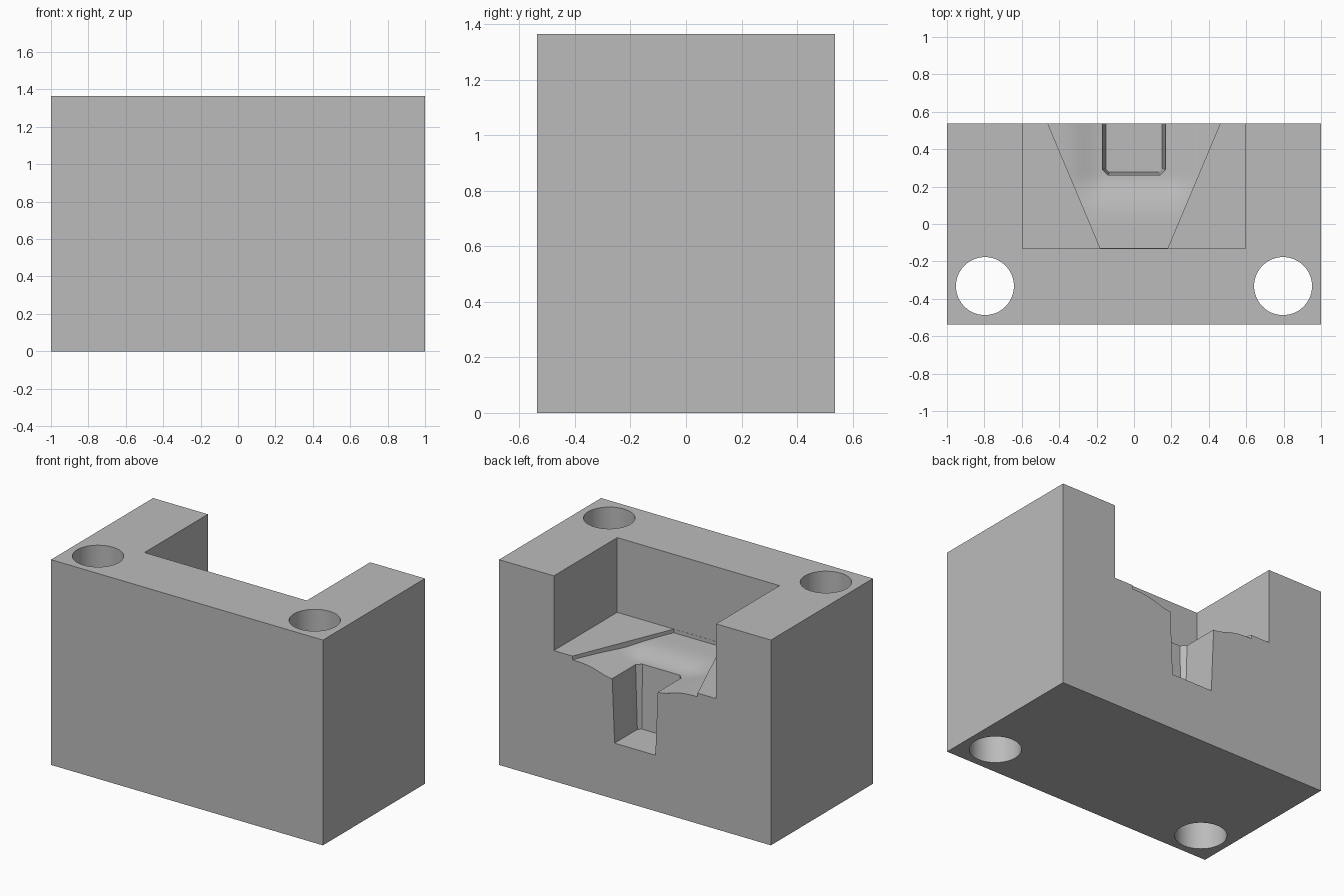
import bpy, bmesh, math

if "Cube" in bpy.data.objects:
    bpy.data.objects.remove(bpy.data.objects["Cube"])

DEPTH, HEIGHT = 0.536, 1.365      # half depth and full height of the block
FLOOR, POCKET_Y = 0.868, -0.13    # pocket floor height and its front wall
BACK = 0.6                        # cutters run past the back face to here

grey = bpy.data.materials.new("warm_grey")
grey.use_nodes = True
colour = (0.5, 0.5, 0.5, 1)
grey.diffuse_color = colour
grey.node_tree.nodes["Principled BSDF"].inputs["Base Color"].default_value = colour


def make_object(name, bm):
    bmesh.ops.recalc_face_normals(bm, faces=bm.faces)
    mesh = bpy.data.meshes.new(name)
    bm.to_mesh(mesh)
    bm.free()
    mesh.materials.append(grey)
    obj = bpy.data.objects.new(name, mesh)
    bpy.context.collection.objects.link(obj)
    return obj


def box(name, x, y0, y1, z0, z1):
    bm = bmesh.new()
    bmesh.ops.create_cube(bm, size=1)
    for v in bm.verts:
        v.co.x *= 2 * x
        v.co.y = y1 if v.co.y > 0 else y0
        v.co.z = z1 if v.co.z > 0 else z0
    return make_object(name, bm)


def hole(name, x):
    bm = bmesh.new()
    bmesh.ops.create_cone(bm, cap_ends=True, segments=64, radius1=0.155,
                          radius2=0.155, depth=2)
    bmesh.ops.translate(bm, verts=bm.verts, vec=(x, -0.332, HEIGHT / 2))
    return make_object(name, bm)


def slot_loop(bm, half, front, chamfer, z):
    right = [(half, BACK), (half, front + chamfer), (half - chamfer, front)]
    left = [(-x, y) for x, y in reversed(right)]
    return [bm.verts.new((x, y, z)) for x, y in right + left]


def slot():
    # tapered channel with chamfered inner corners
    bm = bmesh.new()
    low = slot_loop(bm, 0.15, 0.277, 0.02, 0.372)
    high = slot_loop(bm, 0.172, 0.257, 0.032, 0.9)
    bm.faces.new(low)
    bm.faces.new(high)
    for i in range(len(low)):
        j = (i + 1) % len(low)
        bm.faces.new((low[i], low[j], high[j], high[i]))
    return make_object("slot_cutter", bm)


def flared_recess():
    # shallow flared recess whose floor rolls down towards the slot
    bm = bmesh.new()
    bmesh.ops.create_grid(bm, x_segments=44, y_segments=32, size=1)
    front = POCKET_Y + 0.001
    for v in bm.verts:
        y = front + (v.co.y + 1) / 2 * (BACK - front)
        x = v.co.x * (0.18 + (y - POCKET_Y) * 0.421)
        reach = math.hypot(max(abs(x) - 0.17, 0), max(0.26 - y, 0))
        drop = 0.024 + 0.048 * math.exp(-(reach / 0.13) ** 2)
        v.co = (x, y, FLOOR - drop)
    top = bmesh.ops.extrude_face_region(bm, geom=bm.faces[:])["geom"]
    for v in top:
        if isinstance(v, bmesh.types.BMVert):
            v.co.z = 1.0
    return make_object("recess_cutter", bm)


# main block and the shapes removed from it
block = box("mould_block", 1, -DEPTH, DEPTH, 0, HEIGHT)
cutters = [
    box("pocket_cutter", 0.597, POCKET_Y, BACK, FLOOR, 1.5),
    flared_recess(),
    slot(),
    hole("left_hole_cutter", 0.797),
    hole("right_hole_cutter", -0.797),
]

bpy.ops.object.select_all(action="DESELECT")
bpy.context.view_layer.objects.active = block
block.select_set(True)
for cutter in cutters:
    cutter.hide_render = True
    mod = block.modifiers.new(cutter.name, "BOOLEAN")
    mod.operation = "DIFFERENCE"
    mod.solver = "EXACT"
    mod.object = cutter
    bpy.ops.object.modifier_apply(modifier=mod.name)
    bpy.data.objects.remove(cutter)

# smooth holes and recess floor, crisp block edges
bpy.ops.object.shade_smooth_by_angle(angle=math.radians(25))
